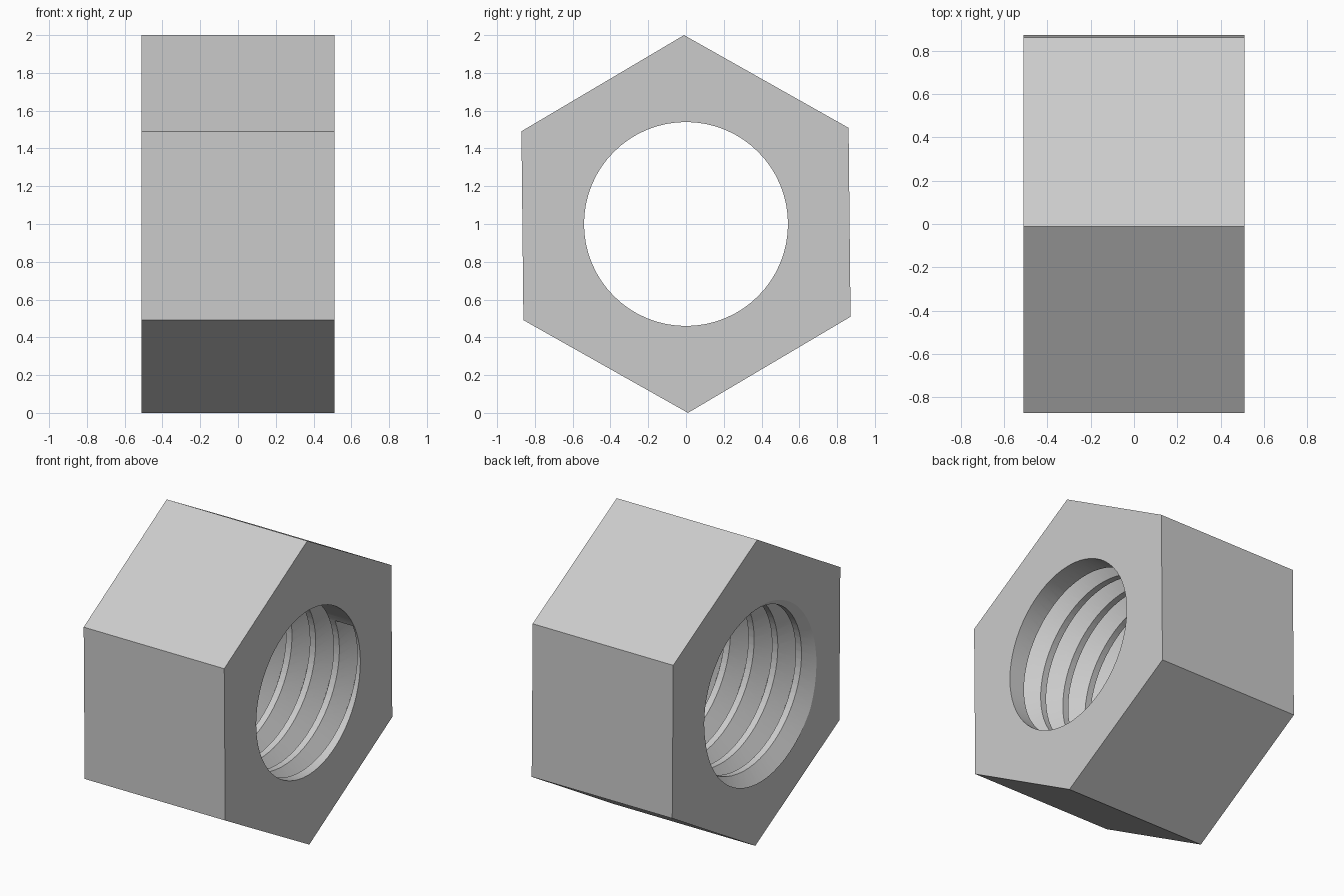
import bpy, bmesh, math
from mathutils import Vector

cube = bpy.data.objects.get("Cube")
if cube:
    bpy.data.objects.remove(cube, do_unlink=True)

HALF = 0.51          # half of the nut thickness along x
BORE = 0.54          # radius of the hole
PITCH = 0.172        # thread advance per turn
GROOVE = 0.065       # half width of the thread groove
DEPTH = 0.105        # groove depth beyond the bore
STEPS = 64           # segments per turn


def ring_point(x, radius, angle):
    return Vector((x, radius * math.cos(angle), 1 + radius * math.sin(angle)))


def sweep(name, rings):
    """Skin a list of equal cross-sections and cap both ends."""
    bm = bmesh.new()
    loops = [[bm.verts.new(p) for p in ring] for ring in rings]
    n = len(loops[0])
    for a, b in zip(loops, loops[1:]):
        for i in range(n):
            j = (i + 1) % n
            bm.faces.new((a[i], a[j], b[j], b[i]))
    bm.faces.new(loops[0])
    bm.faces.new(loops[-1])
    bmesh.ops.recalc_face_normals(bm, faces=bm.faces)
    mesh = bpy.data.meshes.new(name)
    bm.to_mesh(mesh)
    bm.free()
    obj = bpy.data.objects.new(name, mesh)
    bpy.context.collection.objects.link(obj)
    return obj


def prism(name, half, radius, sides, turn):
    return sweep(name, [[ring_point(x, radius, turn + math.tau * i / sides)
                         for i in range(sides)] for x in (-half, half)])


def cut(target, cutter):
    mod = target.modifiers.new("cut", 'BOOLEAN')
    mod.operation = 'DIFFERENCE'
    mod.solver = 'EXACT'
    mod.object = cutter
    bpy.context.view_layer.objects.active = target
    bpy.ops.object.modifier_apply(modifier=mod.name)
    bpy.data.objects.remove(cutter, do_unlink=True)


# Hexagonal body, turned very slightly about its axis
nut = prism("hex_nut", HALF, 1.0, 6, math.radians(90.6))

# Smooth bore through the middle
cut(nut, prism("bore_cutter", HALF + 0.2, BORE, STEPS, 0.0))

# Right-handed V groove, starting just inside the +x face and leaving through -x
start_angle, start_x = math.radians(28), HALF - 0.01 - GROOVE
profile = [(-GROOVE, BORE - 0.05), (-GROOVE, BORE), (0, BORE + DEPTH),
           (GROOVE, BORE), (GROOVE, BORE - 0.05)]
rings = []
for k in range(int(STEPS * 6.2)):
    turn = k / STEPS
    rings.append([ring_point(start_x - PITCH * turn + dx, r,
                             start_angle - math.tau * turn) for dx, r in profile])
cut(nut, sweep("thread_cutter", rings))

# Plain grey metal
metal = bpy.data.materials.new("grey_metal")
metal.use_nodes = True
colour = (0.6, 0.6, 0.6, 1)
metal.diffuse_color = colour
metal.node_tree.nodes["Principled BSDF"].inputs["Base Color"].default_value = colour
nut.data.materials.clear()
nut.data.materials.append(metal)
for poly in nut.data.polygons:
    poly.material_index = 0

# Smooth threads with crisp edges
bpy.ops.object.select_all(action='DESELECT')
nut.select_set(True)
bpy.context.view_layer.objects.active = nut
bpy.ops.object.shade_smooth_by_angle(angle=math.radians(25))
